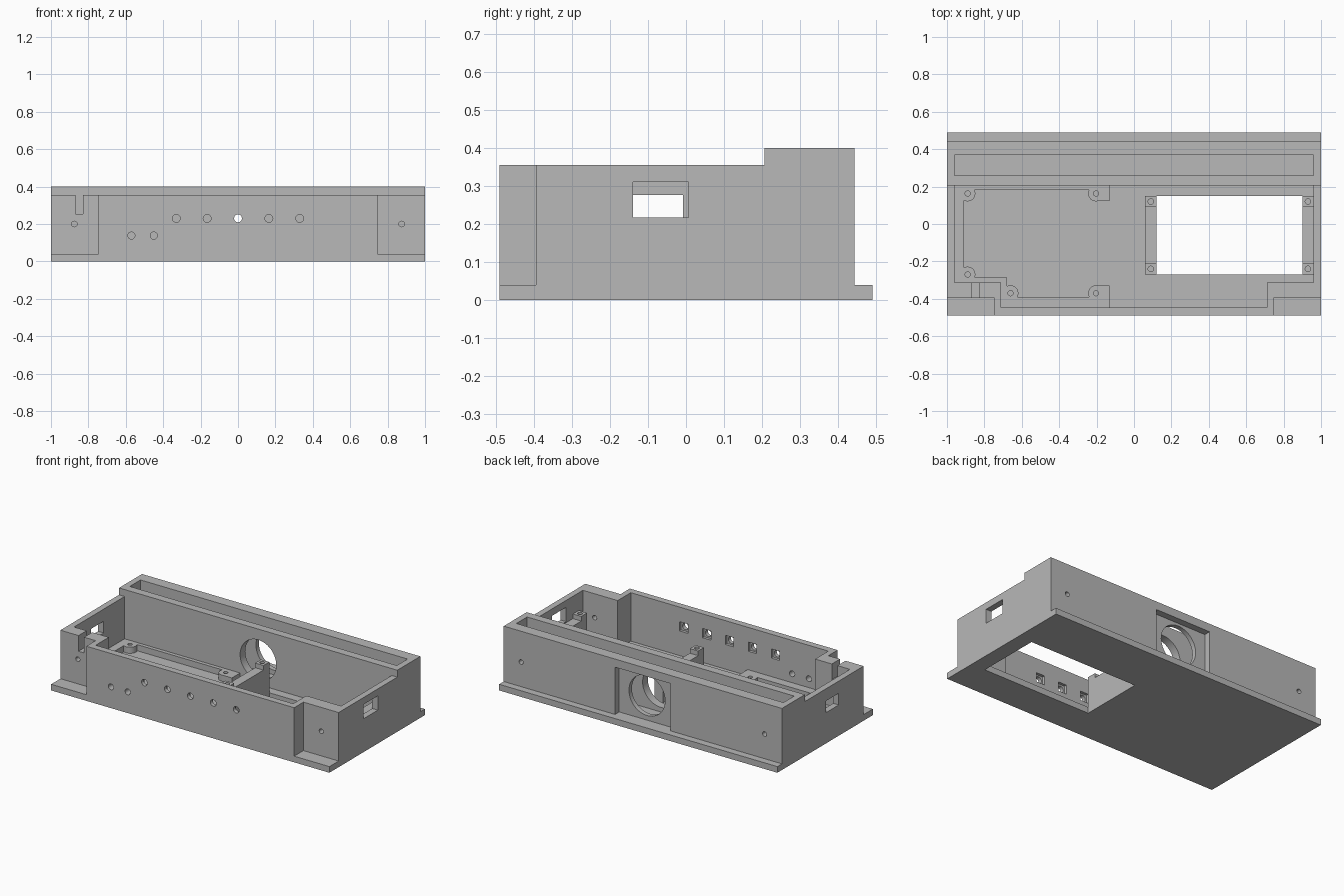
import bpy, bmesh, math
from mathutils import Matrix, Vector

if "Cube" in bpy.data.objects:
    bpy.data.objects.remove(bpy.data.objects["Cube"])

grey = bpy.data.materials.new("plain_grey")
grey.diffuse_color = (0.48, 0.48, 0.48, 1)
grey.use_nodes = True
grey.node_tree.nodes["Principled BSDF"].inputs["Base Color"].default_value = grey.diffuse_color


def finish(name, bm):
    bmesh.ops.recalc_face_normals(bm, faces=bm.faces)
    me = bpy.data.meshes.new(name)
    bm.to_mesh(me)
    bm.free()
    me.materials.append(grey)
    ob = bpy.data.objects.new(name, me)
    bpy.context.collection.objects.link(ob)
    return ob


def prism(name, pts, z0, z1):
    bm = bmesh.new()
    face = bm.faces.new([bm.verts.new((x, y, z0)) for x, y in pts])
    up = bmesh.ops.extrude_face_region(bm, geom=[face])["geom"]
    bmesh.ops.translate(bm, vec=(0, 0, z1 - z0),
                        verts=[v for v in up if isinstance(v, bmesh.types.BMVert)])
    return finish(name, bm)


def box(name, x0, x1, y0, y1, z0, z1):
    return prism(name, [(x0, y0), (x1, y0), (x1, y1), (x0, y1)], z0, z1)


def rod(name, centre, r, length, axis="Z", sides=24):
    bm = bmesh.new()
    rot = Matrix.Rotation(math.pi / 2, 4, "X") if axis == "Y" else Matrix()
    bmesh.ops.create_cone(bm, cap_ends=True, segments=sides, radius1=r, radius2=r,
                          depth=length, matrix=Matrix.Translation(Vector(centre)) @ rot)
    return finish(name, bm)


def combine(ob, other, op="DIFFERENCE"):
    mod = ob.modifiers.new("bool", "BOOLEAN")
    mod.operation, mod.solver, mod.object = op, "EXACT", other
    bpy.context.view_layer.objects.active = ob
    bpy.ops.object.modifier_apply(modifier=mod.name)
    bpy.data.objects.remove(other, do_unlink=True)


def cut_box(ob, *dims):
    combine(ob, box("cutter", *dims))


def cut_rod(ob, *args):
    combine(ob, rod("cutter", *args))


# Case: solid block trimmed to its stepped outside shape
case = box("case", -1, 1, -0.49, 0.49, 0, 0.4)
cut_box(case, -1.1, 1.1, -0.6, 0.207, 0.355, 0.5)
cut_box(case, -1.1, 1.1, 0.443, 0.6, 0.04, 0.5)
for s in (-1, 1):
    a, b = sorted((s * 0.747, s * 1.1))
    cut_box(case, a, b, -0.6, -0.395, 0.04, 0.5)

# Main compartment with stepped front corners
combine(case, prism("cutter", [(-0.96, 0.207), (-0.96, -0.312), (-0.71, -0.312), (-0.71, -0.447),
                               (0.71, -0.447), (0.71, -0.312), (0.96, -0.312), (0.96, 0.207)],
                    0.04, 0.5))
# Rear trough and floor opening
cut_box(case, -0.96, 0.96, 0.26, 0.37, 0.04, 0.5)
cut_box(case, 0.12, 0.9, -0.27, 0.15, -0.1, 0.1)
# Rear socket recess and round port through both rear walls
cut_box(case, -0.2, 0.2, 0.4, 0.6, 0.04, 0.347)
cut_rod(case, (0, 0.33, 0.2), 0.13, 0.4, "Y", 48)
# Side windows
cut_box(case, 0.93, 1.1, -0.14, 0.007, 0.217, 0.31)
cut_box(case, -1.1, -0.93, -0.14, -0.008, 0.2, 0.276)
# Cable slot in the front left corner
cut_box(case, -0.87, -0.83, -0.42, -0.29, 0.253, 0.5)
# Front button holes with square seats inside
for x in (-0.33, -0.165, 0, 0.165, 0.33):
    cut_rod(case, (x, -0.46, 0.23), 0.021, 0.1, "Y")
    cut_box(case, x - 0.03, x + 0.03, -0.465, -0.43, 0.2, 0.26)
for x in (-0.57, -0.45):
    cut_rod(case, (x, -0.46, 0.138), 0.019, 0.1, "Y")
# Screw holes in front corners and rear wall
for x in (-0.875, 0.875):
    cut_rod(case, (x, -0.35, 0.2), 0.015, 0.14, "Y", 16)
    cut_rod(case, (x, 0.41, 0.2), 0.015, 0.14, "Y", 16)

# Circuit board ledge: rim strips and round pads with screw holes
Z0, Z1 = 0.04, 0.08
ledge = box("board_ledge", -0.96, -0.91, -0.312, 0.207, Z0, Z1)
for d in ((-0.96, -0.13, 0.183, 0.207), (-0.96, -0.68, -0.312, -0.285),
          (-0.71, -0.68, -0.447, -0.285), (-0.71, -0.13, -0.447, -0.39),
          (-0.2, -0.13, 0.122, 0.207), (-0.2, -0.13, -0.447, -0.33)):
    combine(ledge, box("strip", *d, Z0, Z1), "UNION")
pads = [(-0.89, 0.163), (-0.203, 0.163), (-0.89, -0.27), (-0.66, -0.37), (-0.203, -0.37)]
for x, y in pads:
    combine(ledge, rod("pad", (x, y, 0.06), 0.042, 0.04), "UNION")
for x, y in pads:
    cut_rod(ledge, (x, y, 0.06), 0.014, 0.1, "Z", 16)

# Support walls beside the floor opening, with raised drilled end posts
for side, x0 in (("inner", 0.06), ("outer", 0.9)):
    x1 = x0 + 0.06
    wall = prism(side + "_support_wall", [(-0.27, 0.04), (0.15, 0.04), (0.15, 0.24), (0.09, 0.24),
                                          (0.09, 0.21), (-0.21, 0.21), (-0.21, 0.24), (-0.27, 0.24)],
                 x0, x1)
    # profile is drawn as (y, z) and swept along x
    wall.data.transform(Matrix(((0, 0, 1, 0), (1, 0, 0, 0), (0, 1, 0, 0), (0, 0, 0, 1))))
    for y in (-0.24, 0.12):
        cut_rod(wall, ((x0 + x1) / 2, y, 0.22), 0.015, 0.08, "Z", 16)

# Smooth the round holes, keep the edges sharp
for ob in bpy.context.collection.objects:
    bpy.ops.object.select_all(action="DESELECT")
    ob.select_set(True)
    bpy.context.view_layer.objects.active = ob
    bpy.ops.object.shade_smooth_by_angle(angle=math.radians(30))
